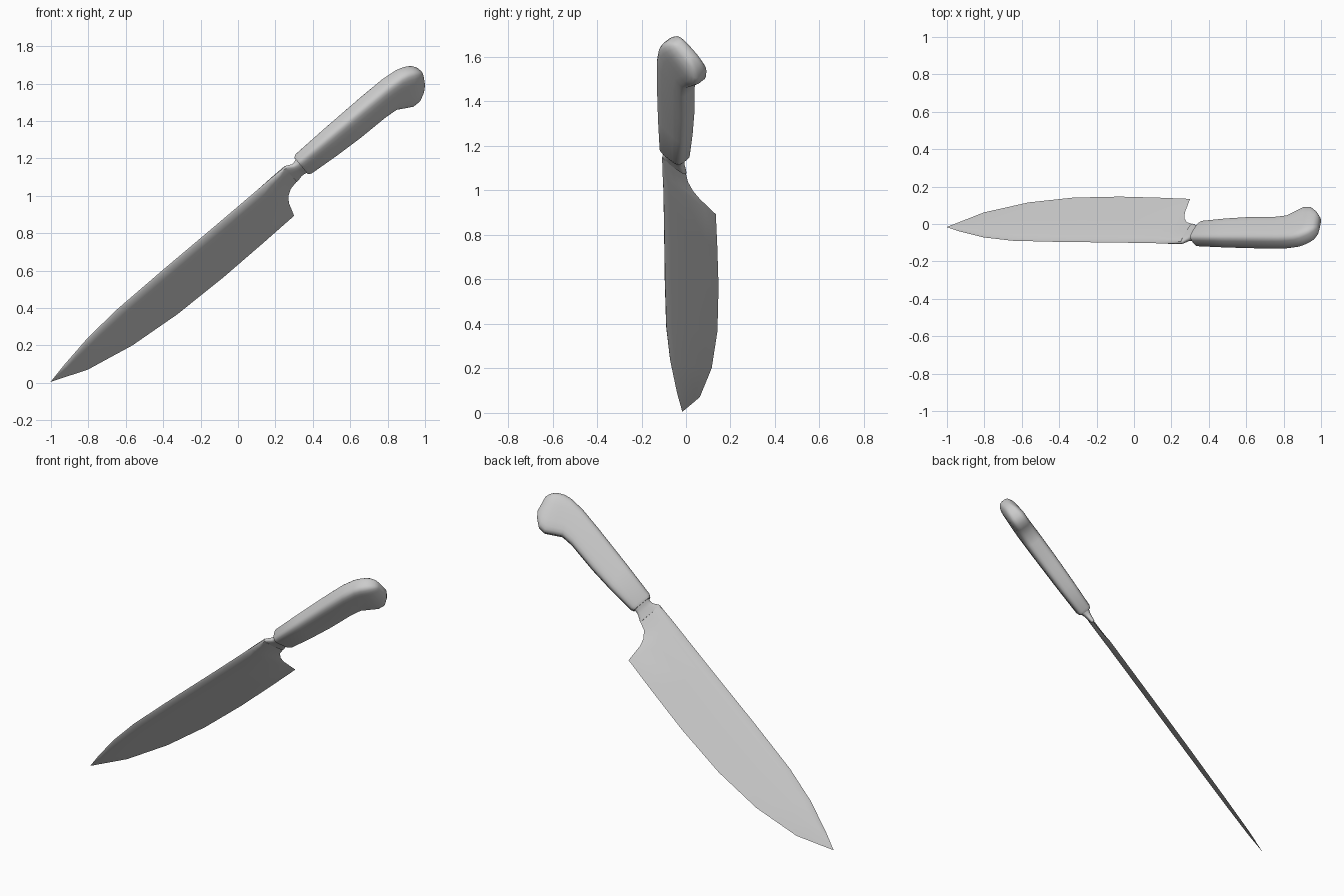
import bpy, bmesh, math
from mathutils import Vector, Matrix

if "Cube" in bpy.data.objects:
    bpy.data.objects.remove(bpy.data.objects["Cube"])

# Knife frame: u runs tip to butt, v from spine to cutting edge, n is thickness
N = Vector((-0.456, 0.700, 0.550)).normalized()
U = Vector((0.773, 0.0, 0.634))
U = (U - N * U.dot(N)).normalized()
V = N.cross(U)
FRAME = Matrix((U, V, N)).transposed().to_4x4()
FRAME.translation = Vector((-1.0, -0.02, 0.002)) + N * 0.005

steel = bpy.data.materials.new("light_grey")
steel.diffuse_color = (0.6, 0.6, 0.6, 1)
steel.use_nodes = True
steel.node_tree.nodes["Principled BSDF"].inputs["Base Color"].default_value = steel.diffuse_color


def loft(name, stations, section, angle):
    """Skin rings; station = (u_top, v_top, u_bottom, v_bottom, half_thickness),
    section = (fraction from top to bottom, thickness factor)."""
    bm = bmesh.new()
    rings = []
    for ut, vt, ub, vb, h in stations:
        rings.append([bm.verts.new((ut + (ub - ut) * f, vt + (vb - vt) * f, h * t))
                      for f, t in section])
    count = len(section)
    for a, b in zip(rings, rings[1:]):
        for i in range(count):
            j = (i + 1) % count
            bm.faces.new((a[i], a[j], b[j], b[i]))
    bm.faces.new(rings[0])
    bm.faces.new(rings[-1])
    bmesh.ops.remove_doubles(bm, verts=bm.verts, dist=0.0003)
    bmesh.ops.transform(bm, matrix=FRAME, verts=bm.verts)
    bmesh.ops.recalc_face_normals(bm, faces=bm.faces)
    mesh = bpy.data.meshes.new(name)
    bm.to_mesh(mesh)
    bm.free()
    mesh.materials.append(steel)
    obj = bpy.data.objects.new(name, mesh)
    bpy.context.collection.objects.link(obj)
    bpy.ops.object.select_all(action='DESELECT')
    obj.select_set(True)
    bpy.context.view_layer.objects.active = obj
    bpy.ops.object.shade_smooth_by_angle(angle=math.radians(angle))
    return obj


def rounded(power, count=20):
    """Boxy oval section."""
    pts = []
    for i in range(count):
        a = 2 * math.pi * (i + 0.5) / count
        c, s = math.cos(a), math.sin(a)
        e = 2 / power
        pts.append((0.5 - 0.5 * math.copysign(abs(c) ** e, c),
                    math.copysign(abs(s) ** e, s)))
    return pts


# Blade: thick rounded spine tapering to a sharp edge, with a curved heel notch
side = [(0.03, 0.7), (0.15, 1.0), (0.45, 0.85), (0.8, 0.35)]
blade_section = [(0, 0)] + side + [(1, 0)] + [(f, -t) for f, t in reversed(side)]
loft("blade", [
    (0.0, 0.0, 0.0, 0.0, 0.0),
    (0.11, -0.033, 0.196, 0.109, 0.007),
    (0.30, -0.078, 0.464, 0.183, 0.009),
    (0.515, -0.104, 0.754, 0.218, 0.010),
    (0.84, -0.114, 1.074, 0.224, 0.011),
    (1.23, -0.120, 1.35, 0.215, 0.012),
    (1.50, -0.126, 1.57, 0.205, 0.013),
    (1.58, -0.128, 1.592, 0.105, 0.013),
    (1.615, -0.128, 1.612, 0.062, 0.013),
    (1.65, -0.128, 1.648, 0.030, 0.013),
    (1.70, -0.129, 1.70, 0.015, 0.013)], blade_section, 50)

# Bolster: waisted neck between blade and handle
loft("bolster", [
    (1.695, -0.129, 1.695, 0.016, 0.012),
    (1.705, -0.127, 1.705, 0.015, 0.014),
    (1.735, -0.103, 1.735, 0.001, 0.018),
    (1.755, -0.101, 1.755, -0.002, 0.024),
    (1.78, -0.110, 1.78, 0.002, 0.036)], rounded(3), 50)

# Handle: swelling grip with a hooked, slanted butt
loft("handle", [
    (1.768, -0.115, 1.768, 0.005, 0.037),
    (1.785, -0.124, 1.785, 0.014, 0.044),
    (2.0, -0.132, 1.95, 0.029, 0.050),
    (2.26, -0.138, 2.10, 0.037, 0.054),
    (2.40, -0.138, 2.28, 0.037, 0.055),
    (2.49, -0.126, 2.35, 0.048, 0.053),
    (2.525, -0.112, 2.395, 0.085, 0.052),
    (2.55, -0.095, 2.43, 0.113, 0.051),
    (2.568, -0.078, 2.475, 0.117, 0.046),
    (2.582, -0.050, 2.52, 0.092, 0.034),
    (2.586, -0.025, 2.55, 0.065, 0.018)], rounded(4), 60)
